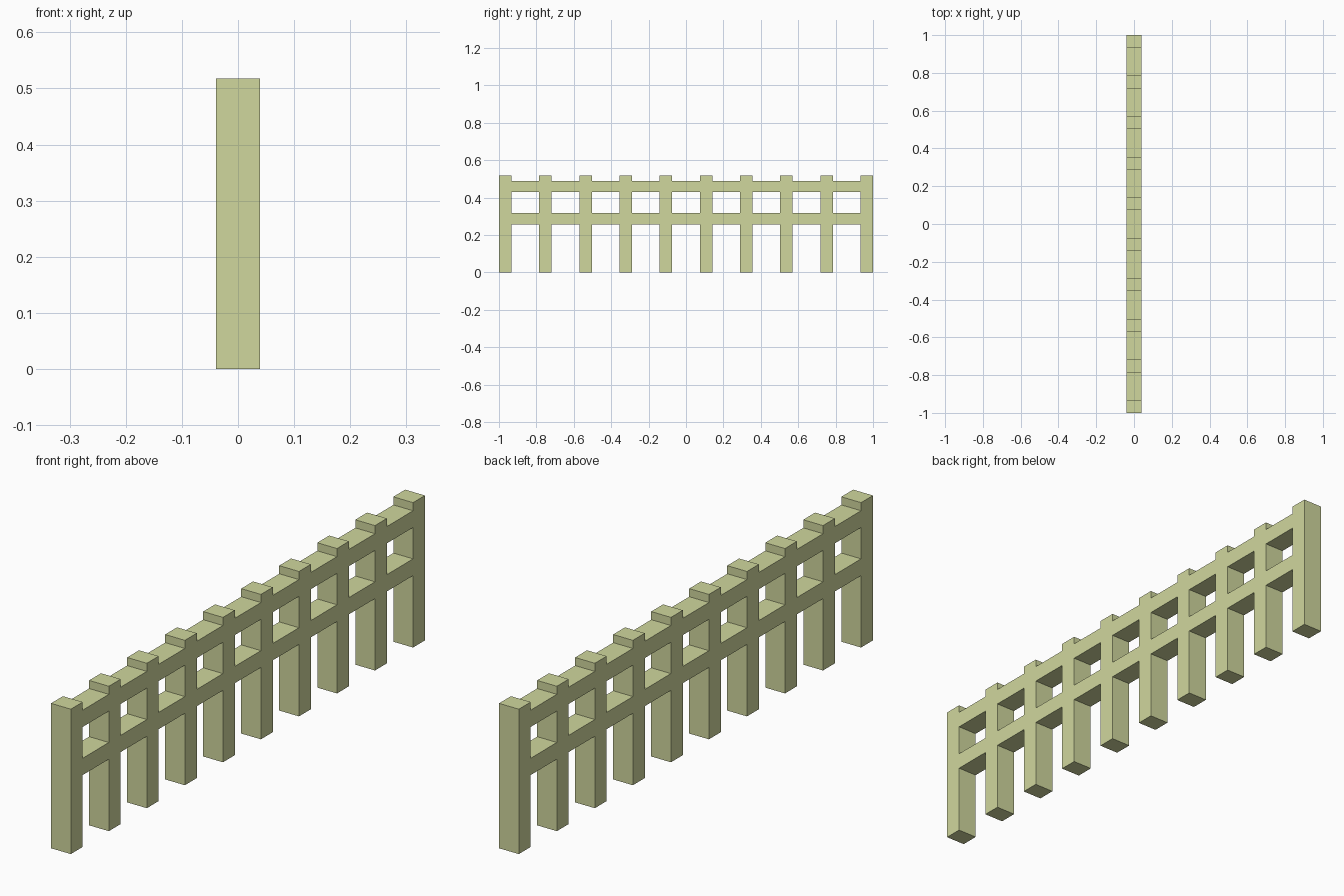
import bpy
import bmesh

if "Cube" in bpy.data.objects:
    bpy.data.objects.remove(bpy.data.objects["Cube"])

POSTS, POST_W, DEPTH = 10, 0.067, 0.078
# Heights: ground, lower rail bottom/top, upper rail bottom/top, post top
LEVELS = [0, 0.257, 0.317, 0.429, 0.489, 0.518]
RAIL_BANDS = (1, 3)

# Post edges along the fence; even columns are posts, odd columns are gaps
pitch = (2 - POST_W) / (POSTS - 1)
edges = []
for i in range(POSTS):
    start = -1 + i * pitch
    edges += [start, start + POST_W]

# Side profile: posts filled full height, gaps filled only by the rails
bm = bmesh.new()
grid = [[bm.verts.new((-DEPTH / 2, y, z)) for z in LEVELS] for y in edges]
for c in range(len(edges) - 1):
    for r in range(len(LEVELS) - 1):
        if c % 2 == 0 or r in RAIL_BANDS:
            bm.faces.new((grid[c][r], grid[c + 1][r],
                          grid[c + 1][r + 1], grid[c][r + 1]))

# Extrude the profile through the fence thickness, keeping the back face
result = bmesh.ops.extrude_face_region(bm, geom=bm.faces[:], use_keep_orig=True)
moved = [g for g in result["geom"] if isinstance(g, bmesh.types.BMVert)]
bmesh.ops.translate(bm, verts=moved, vec=(DEPTH, 0, 0))
bmesh.ops.recalc_face_normals(bm, faces=bm.faces[:])

mesh = bpy.data.meshes.new("fence")
bm.to_mesh(mesh)
bm.free()

# Pale olive paint
paint = bpy.data.materials.new("pale_olive")
paint.diffuse_color = (0.63, 0.68, 0.34, 1)
paint.use_nodes = True
paint.node_tree.nodes["Principled BSDF"].inputs["Base Color"].default_value = paint.diffuse_color
mesh.materials.append(paint)

fence = bpy.data.objects.new("fence", mesh)
bpy.context.collection.objects.link(fence)
